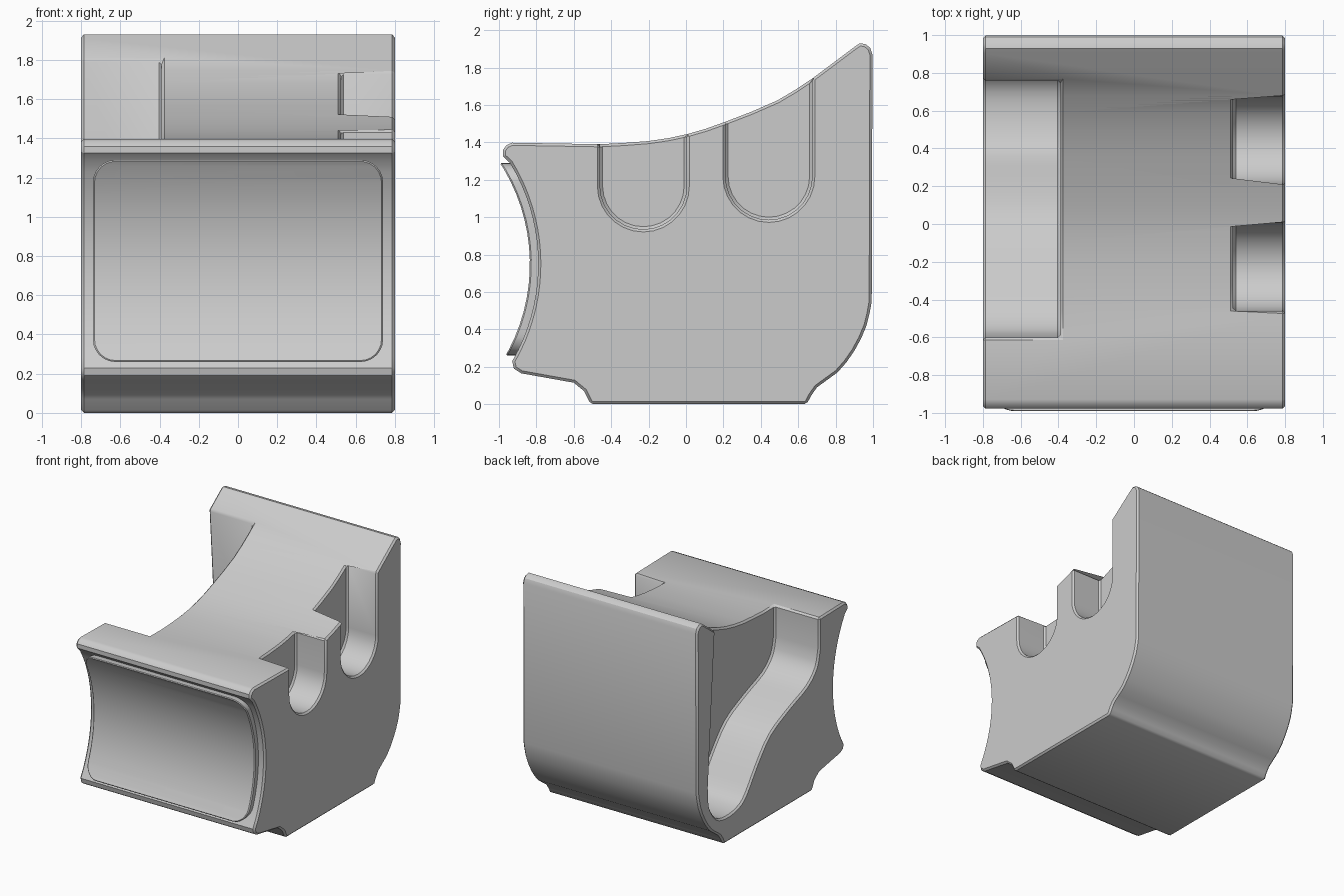
import bpy, bmesh
from math import sin, cos, pi, radians
from mathutils import Vector

cube = bpy.data.objects.get("Cube")
if cube:
    bpy.data.objects.remove(cube)

grey = bpy.data.materials.new("matte grey")
grey.use_nodes = True
grey.diffuse_color = (0.6, 0.6, 0.6, 1)
grey.node_tree.nodes["Principled BSDF"].inputs["Base Color"].default_value = (0.6, 0.6, 0.6, 1)


def prism(name, outline, start, sweep):
    """Extrude a list of 3D outline points along the sweep vector."""
    bm = bmesh.new()
    face = bm.faces.new([bm.verts.new(Vector(p) + Vector(start)) for p in outline])
    new = bmesh.ops.extrude_face_region(bm, geom=[face])["geom"]
    bmesh.ops.translate(bm, vec=sweep, verts=[v for v in new if isinstance(v, bmesh.types.BMVert)])
    bmesh.ops.recalc_face_normals(bm, faces=bm.faces)
    mesh = bpy.data.meshes.new(name)
    bm.to_mesh(mesh)
    bm.free()
    mesh.materials.append(grey)
    obj = bpy.data.objects.new(name, mesh)
    bpy.context.collection.objects.link(obj)
    return obj


def side_prism(name, yz, x0, x1):
    return prism(name, [(0, y, z) for y, z in yz], (x0, 0, 0), (x1 - x0, 0, 0))


def boolean(obj, cutter, operation):
    mod = obj.modifiers.new(cutter.name, "BOOLEAN")
    mod.operation = operation
    mod.solver = "EXACT"
    mod.object = cutter
    cutter.hide_render = True
    cutter.hide_viewport = True


def finish(obj, width):
    """Bevel sharp edges, then bake all modifiers and shade smooth."""
    bev = obj.modifiers.new("edge bevel", "BEVEL")
    bev.width = width
    bev.segments = 1
    bev.limit_method = "ANGLE"
    bev.angle_limit = radians(50)
    bev.use_clamp_overlap = False
    bpy.ops.object.select_all(action="DESELECT")
    obj.select_set(True)
    bpy.context.view_layer.objects.active = obj
    for mod in list(obj.modifiers):
        bpy.ops.object.modifier_apply(modifier=mod.name)
    bpy.ops.object.shade_smooth_by_angle(angle=radians(32))


def spline(points, steps=4):
    """Smooth curve through the points."""
    pts = [Vector(p) for p in points]
    pts = [2 * pts[0] - pts[1]] + pts + [2 * pts[-1] - pts[-2]]
    out = []
    for a, b, c, d in zip(pts, pts[1:], pts[2:], pts[3:]):
        for i in range(steps):
            t = i / steps
            out.append(0.5 * (2 * b + (c - a) * t + (2 * a - 5 * b + 4 * c - d) * t**2
                              + (3 * b - a - 3 * c + d) * t**3))
    return [tuple(p) for p in out] + [tuple(pts[-2])]


def front_arc(radius, z0, z1, n=18):
    """Concave arc of the front face."""
    zs = [z0 + (z1 - z0) * i / n for i in range(n + 1)]
    return [(-1.83 + (radius**2 - (z - 0.75)**2) ** 0.5, z) for z in zs]


# Body: side profile swept across the width
foot_front = [(-0.92, 0.19), (-0.88, 0.165), (-0.6, 0.115), (-0.545, 0.07), (-0.51, 0)]
back = spline([(0.645, 0), (0.7, 0.09), (0.81, 0.17), (0.9, 0.285), (0.965, 0.42), (0.993, 0.55)], 2)
lip = [(0.997, 1.87), (0.985, 1.905), (0.96, 1.925), (0.93, 1.93), (0.9, 1.91)]
saddle = spline([(0.68, 1.745), (0.49, 1.625), (0.21, 1.51), (0.01, 1.445), (-0.2, 1.407), (-0.46, 1.39)], 2)
nose = [(-0.93, 1.398), (-0.96, 1.385), (-0.978, 1.36), (-0.978, 1.325)]
profile = front_arc(1.04, 1.29, 0.23) + foot_front + back + lip + saddle + nose
body = side_prism("body", profile, -0.8, 0.8)

# Two round-bottomed slots on the left side
for name, mid, low in (("front_slot_cutter", -0.228, 1.167), ("rear_slot_cutter", 0.443, 1.218)):
    r = 0.232
    bowl = [(mid - r * cos(pi * i / 14), low - r * sin(pi * i / 14)) for i in range(15)]
    boolean(body, side_prism(name, [(mid - r, 2.2)] + bowl + [(mid + r, 2.2)], 0.525, 1.0), "DIFFERENCE")

# Large curved recess on the right side
sweep = spline([(0.845, 0.55), (0.83, 0.38), (0.74, 0.25), (0.61, 0.215), (0.46, 0.235), (0.36, 0.3),
                (0.21, 0.5), (0.04, 0.68), (-0.21, 0.8), (-0.44, 0.89), (-0.56, 1.0), (-0.6, 1.14)], 3)
recess = [(0.73, 2.2)] + sweep + [(-0.6, 2.2)]
boolean(body, side_prism("recess_cutter", recess, -1.0, -0.39), "DIFFERENCE")
finish(body, 0.014)

# Raised curved front panel with rounded corners
slab = front_arc(0.995, 0.15, 1.4) + front_arc(1.055, 1.4, 0.15)
panel = side_prism("front_panel", slab, -0.9, 0.9)
outline = []
for k, (sx, sz) in enumerate(((1, 1), (-1, 1), (-1, -1), (1, -1))):
    for i in range(7):
        a = (k + i / 6) * pi / 2
        outline.append((sx * 0.625 + 0.115 * cos(a), 0, 0.775 + sz * 0.4 + 0.115 * sin(a)))
boolean(panel, prism("panel_outline", outline, (0, -1.3, 0), (0, 0.8, 0)), "INTERSECT")
finish(panel, 0.008)

# Cutters are no longer needed once applied
for obj in list(bpy.data.objects):
    if obj.name.endswith("_cutter") or obj.name == "panel_outline":
        bpy.data.objects.remove(obj)
